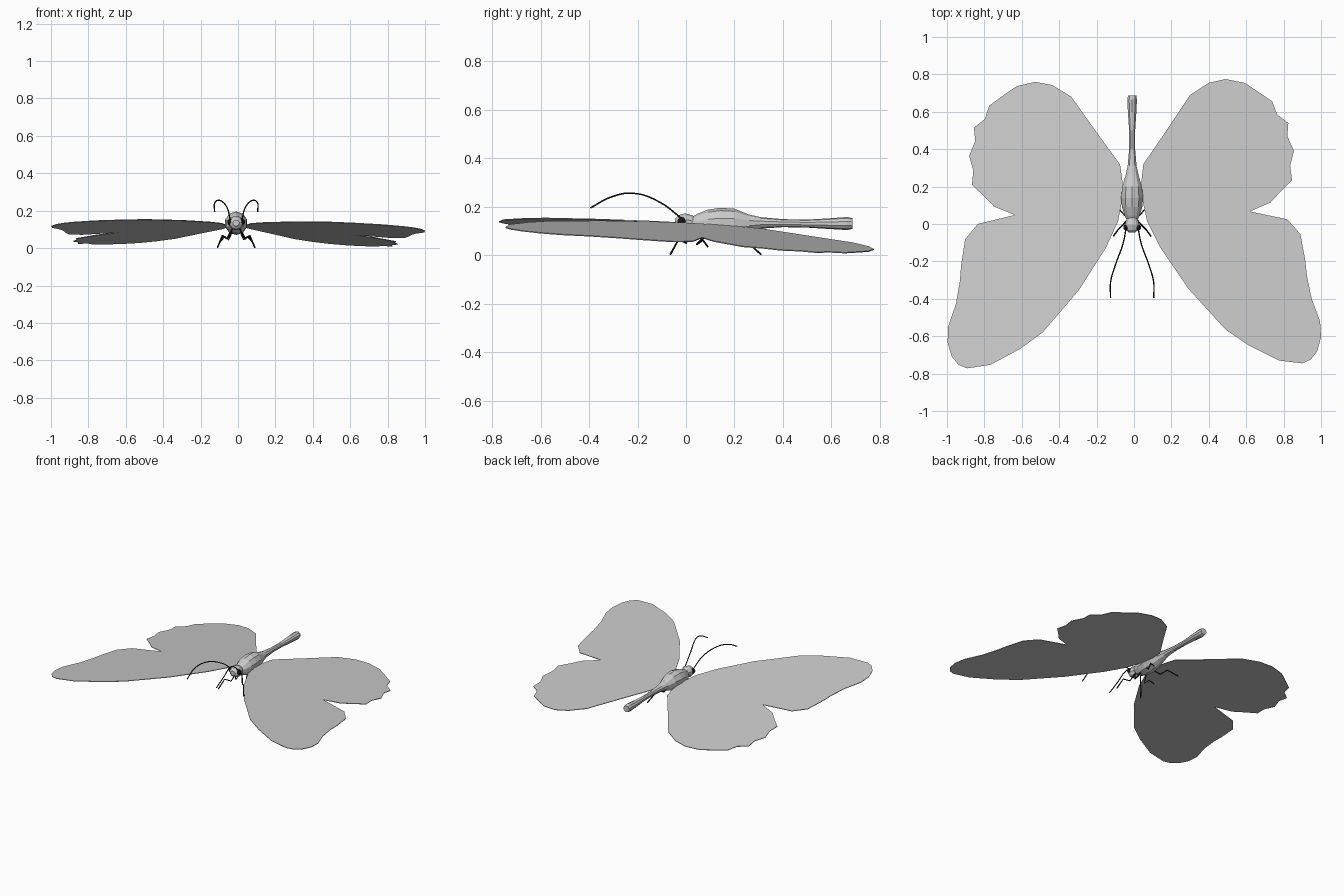
import bpy, bmesh, math
from mathutils import Vector

cube = bpy.data.objects.get("Cube")
if cube:
    bpy.data.objects.remove(cube, do_unlink=True)


def material(name, rgb):
    m = bpy.data.materials.new(name)
    m.use_nodes = True
    m.diffuse_color = (*rgb, 1)
    m.node_tree.nodes["Principled BSDF"].inputs["Base Color"].default_value = (*rgb, 1)
    return m


GREY = material("light grey", (0.6, 0.6, 0.6))
BLACK = material("black", (0.01, 0.01, 0.01))
CX = -0.01  # body axis


def finish(name, bm, mat):
    bmesh.ops.recalc_face_normals(bm, faces=bm.faces)
    me = bpy.data.meshes.new(name)
    bm.to_mesh(me)
    bm.free()
    me.materials.append(mat)
    ob = bpy.data.objects.new(name, me)
    bpy.context.collection.objects.link(ob)
    return ob


# Wing outline, from the hind root round the tips and back
OUTLINE = [
    (.05, .32), (.18, .51), (.30, .69), (.40, .755), (.49, .775), (.59, .755),
    (.66, .71), (.74, .655), (.765, .585), (.825, .54), (.82, .47), (.855, .39),
    (.835, .31), (.845, .235), (.79, .18), (.73, .115), (.62, .067), (.82, .025),
    (.89, -.055), (.915, -.19), (.925, -.28), (.95, -.40), (.995, -.52), (1.0, -.605),
    (.98, -.68), (.945, -.725), (.90, -.745), (.775, -.73), (.615, -.65), (.49, -.565),
    (.29, -.345), (.14, -.125), (.07, .015), (.045, .13), (.04, .23)]


def wing(name, side, turn, shift, slope_x, slope_y):
    """Thin tilted plate; the outline is turned and shifted a little."""
    bm = bmesh.new()
    verts = []
    for x, y in OUTLINE:
        u = x * math.cos(turn) + y * math.sin(turn) + shift
        v = y * math.cos(turn) - x * math.sin(turn)
        verts.append(bm.verts.new((side * u, v, .138 + slope_x * u + slope_y * v)))
    face = bm.faces.new(verts)
    ext = bmesh.ops.extrude_face_region(bm, geom=[face], use_keep_orig=True)
    for e in ext["geom"]:
        if isinstance(e, bmesh.types.BMVert):
            e.co.z += .004
    return finish(name, bm, GREY)


wing("left_wing", 1, 0, 0, -.10, -.086)
wing("right_wing", -1, .03, .015, -.08, -.09)


def lathe(name, rings, sides=10):
    """Closed body from rings of (y, half width, bottom z, top z)."""
    bm = bmesh.new()
    loops = []
    for y, w, lo, hi in rings:
        loops.append([bm.verts.new((CX + w * math.sin(a), y, (lo + hi) / 2 + (hi - lo) / 2 * math.cos(a)))
                      for a in (2 * math.pi * i / sides for i in range(sides))])
    for a, b in zip(loops, loops[1:]):
        for i in range(sides):
            j = (i + 1) % sides
            bm.faces.new((a[i], a[j], b[j], b[i]))
    bm.faces.new(loops[0])
    bm.faces.new(loops[-1])
    return finish(name, bm, GREY)


# Thorax running into the slim abdomen with its swollen end
lathe("thorax_and_abdomen", [
    (.02, .030, .105, .155), (.045, .042, .085, .170), (.09, .057, .073, .188),
    (.14, .062, .070, .196), (.20, .055, .077, .192), (.26, .037, .097, .168),
    (.31, .025, .110, .157), (.40, .017, .116, .149), (.50, .017, .114, .147),
    (.60, .024, .108, .153), (.665, .027, .104, .158), (.688, .023, .109, .153)])
lathe("head", [
    (-.045, .018, .118, .150), (-.032, .034, .101, .165),
    (-.005, .041, .095, .173), (.022, .033, .102, .166), (.04, .025, .11, .158)])


def tube(name, points, radius, spline="POLY"):
    """Round rod along points, turned into a mesh."""
    cu = bpy.data.curves.new(name, "CURVE")
    cu.dimensions = "3D"
    cu.bevel_depth = radius
    cu.bevel_resolution = 1
    cu.use_fill_caps = True
    cu.resolution_u = 5
    if spline == "BEZIER":
        s = cu.splines.new("BEZIER")
        s.bezier_points.add(len(points) - 1)
        for p, co in zip(s.bezier_points, points):
            p.co = co
            p.handle_left_type = p.handle_right_type = "AUTO"
    else:
        s = cu.splines.new("POLY")
        s.points.add(len(points) - 1)
        for p, co in zip(s.points, points):
            p.co = (*co, 1)
    cu.materials.append(BLACK)
    ob = bpy.data.objects.new(name, cu)
    bpy.context.collection.objects.link(ob)
    bpy.ops.object.select_all(action="DESELECT")
    ob.select_set(True)
    bpy.context.view_layer.objects.active = ob
    bpy.ops.object.convert(target="MESH")


ANTENNA = [(.03, -.01, .145), (.05, -.11, .22), (.09, -.22, .256), (.115, -.31, .24), (.115, -.395, .195)]
LEGS = {
    "front": [(.02, .03, .105), (.045, .0, .05), (.075, -.03, .066), (.10, -.065, .003)],
    "middle": [(.02, .09, .09), (.04, .045, .045), (.06, .07, .062), (.085, .09, .035)],
    "hind": [(.03, .15, .09), (.05, .19, .05), (.07, .24, .066), (.10, .31, .003)],
}

# Paired black parts: antennae, eyes and legs
for side, label in ((1, "left"), (-1, "right")):
    def place(points):
        return [(CX + side * x, y, z) for x, y, z in points]

    tube(label + "_antenna", place(ANTENNA), .0035, "BEZIER")
    for pair, pts in LEGS.items():
        tube(f"{label}_{pair}_leg", place(pts), .004)
    bm = bmesh.new()
    bmesh.ops.create_icosphere(bm, subdivisions=2, radius=.018)
    bmesh.ops.translate(bm, verts=bm.verts, vec=Vector((CX + side * .03, -.018, .14)))
    finish(label + "_eye", bm, BLACK)
